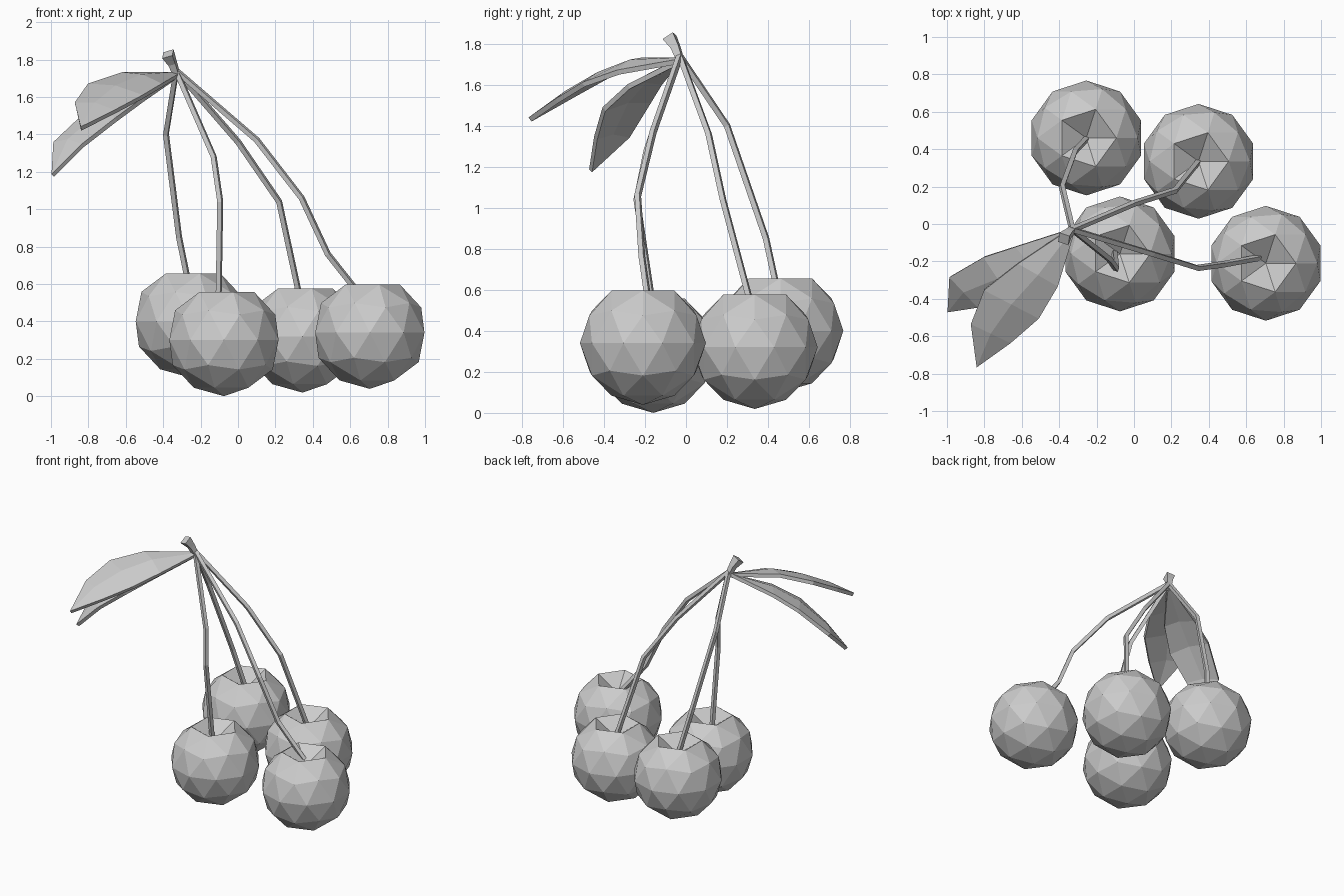
import bpy
import bmesh
from mathutils import Vector

cube = bpy.data.objects.get("Cube")
if cube:
    bpy.data.objects.remove(cube, do_unlink=True)

grey = bpy.data.materials.new("plain_grey")
grey.use_nodes = True
COLOUR = (0.6, 0.6, 0.6, 1.0)
grey.diffuse_color = COLOUR
grey.node_tree.nodes["Principled BSDF"].inputs["Base Color"].default_value = COLOUR


def finish(bm, name):
    """Turn a bmesh into a flat shaded object."""
    bmesh.ops.recalc_face_normals(bm, faces=bm.faces)
    mesh = bpy.data.meshes.new(name)
    bm.to_mesh(mesh)
    bm.free()
    mesh.materials.append(grey)
    obj = bpy.data.objects.new(name, mesh)
    bpy.context.collection.objects.link(obj)
    return obj


def cherry(name, centre):
    """Faceted ball whose top point is pushed in to make the stem pit."""
    bm = bmesh.new()
    bmesh.ops.create_icosphere(bm, subdivisions=2, radius=0.307)
    bm.verts.ensure_lookup_table()
    top = max(bm.verts, key=lambda v: v.co.z)
    top.co.z = 0.16
    for v in bm.verts:
        v.co.z *= 0.98
        v.co += Vector(centre)
    return finish(bm, name)


def tube(name, points, radii):
    """Square rod swept along a path."""
    bm = bmesh.new()
    pts = [Vector(p) for p in points]
    rings = []
    for i, p in enumerate(pts):
        along = (pts[min(i + 1, len(pts) - 1)] - pts[max(i - 1, 0)]).normalized()
        side = along.cross(Vector((0.5, -1, 0))).normalized()
        other = along.cross(side)
        rings.append([bm.verts.new(p + d * radii[i])
                      for d in (side, other, -side, -other)])
    for a, b in zip(rings, rings[1:]):
        for k in range(4):
            n = (k + 1) % 4
            bm.faces.new((a[k], a[n], b[n], b[k]))
    bm.faces.new(rings[0])
    bm.faces.new(rings[-1])
    return finish(bm, name)


def leaf(name, rows, tip):
    """Blade from pairs of edge points, with a raised midrib and thickness."""
    bm = bmesh.new()
    cols = []
    for i, (a, b) in enumerate(rows):
        a, b = Vector(a), Vector(b)
        mid = (a + b) / 2 + Vector((0, 0, 0.02 if i else 0))
        cols.append([bm.verts.new(p) for p in (a, mid, b)])
    end = bm.verts.new(tip)
    for r, s in zip(cols, cols[1:]):
        for k in range(2):
            bm.faces.new((r[k], r[k + 1], s[k + 1], s[k]))
    for k in range(2):
        bm.faces.new((cols[-1][k], cols[-1][k + 1], end))
    obj = finish(bm, name)
    mod = obj.modifiers.new("thickness", "SOLIDIFY")
    mod.thickness = 0.025
    mod.offset = 0
    return obj


# Cherries and their stems
JOINT = (-0.33, -0.03, 1.74)
fruit = {
    "back_right": ((-0.255, 0.46, 0.4),
                   [(-0.385, 0.2, 1.4), (-0.315, 0.39, 0.85), (-0.25, 0.46, 0.53)]),
    "back_left": ((0.345, 0.335, 0.32),
                  [(0, 0.11, 1.36), (0.22, 0.18, 1.04), (0.345, 0.335, 0.46)]),
    "front_right": ((-0.075, -0.16, 0.301),
                    [(-0.13, -0.19, 1.28), (-0.095, -0.24, 1.04), (-0.105, -0.15, 0.44)]),
    "front_left": ((0.705, -0.21, 0.34),
                   [(0.1, -0.16, 1.37), (0.34, -0.235, 1.06),
                    (0.48, -0.215, 0.76), (0.67, -0.18, 0.52)]),
}
for place, (centre, path) in fruit.items():
    cherry(place + "_cherry", centre)
    tube(place + "_stem", [JOINT] + path, [0.018] * (len(path) + 1))

# Flared twig end where the stems meet
tube("twig_end", [(-0.325, -0.025, 1.71), (-0.35, -0.05, 1.78), (-0.375, -0.08, 1.83)],
     [0.022, 0.028, 0.042])

# Leaves
leaf("front_leaf",
     [((-0.35, -0.03, 1.72), (-0.325, -0.05, 1.71)),
      ((-0.62, -0.21, 1.72), (-0.41, -0.33, 1.66)),
      ((-0.8, -0.35, 1.66), (-0.51, -0.5, 1.6)),
      ((-0.87, -0.53, 1.56), (-0.66, -0.63, 1.52))],
     (-0.84, -0.76, 1.43))
leaf("side_leaf",
     [((-0.35, -0.03, 1.72), (-0.34, -0.06, 1.7)),
      ((-0.63, -0.12, 1.61), (-0.5, -0.28, 1.59)),
      ((-0.8, -0.175, 1.52), (-0.65, -0.4, 1.48)),
      ((-0.98, -0.28, 1.35), (-0.83, -0.44, 1.34))],
     (-0.99, -0.465, 1.18))
